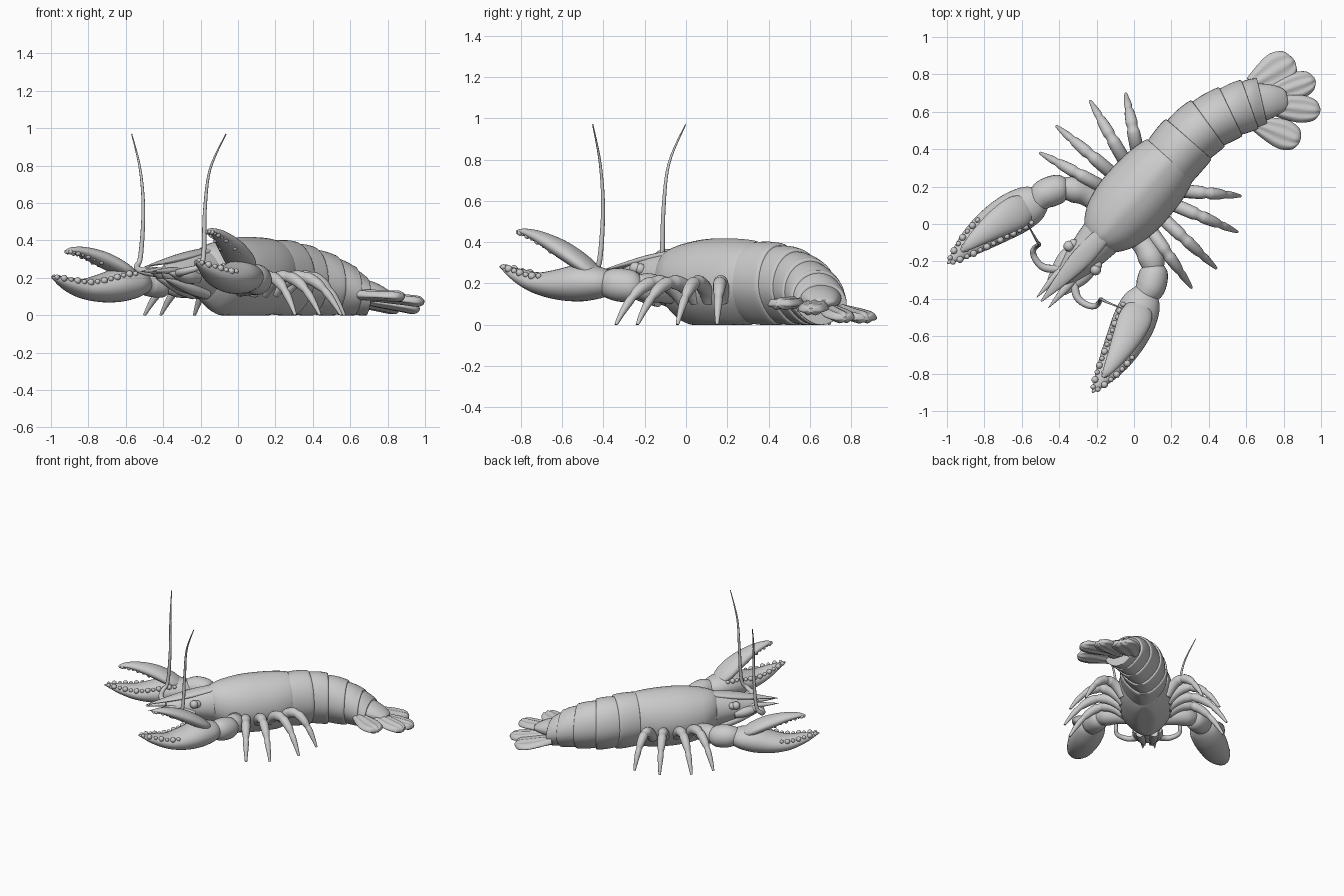
import bpy, bmesh, math
from mathutils import Vector

if "Cube" in bpy.data.objects:
    bpy.data.objects.remove(bpy.data.objects["Cube"])

Z = Vector((0, 0, 1))
AX = Vector((0.665, 0.747, 0))      # heading of the front body, head to tail
SD = Vector((-0.747, 0.665, 0))     # sideways
SIDES = ((1, "left"), (-1, "right"))


def ax(a, l, z):
    """Point from distance along the body, sideways offset and height"""
    p = Vector((-0.15, -0.04, z)) + AX * a + SD * l
    return (p.x, p.y, p.z)


def smooth_rows(rows, res):
    """Catmull-Rom through rows of numbers"""
    out, m = [], len(rows) - 1
    for i in range(m):
        a, b, c, d = (rows[max(i - 1, 0)], rows[i], rows[i + 1], rows[min(i + 2, m)])
        for k in range(res):
            t = k / res
            out.append([0.5 * (2 * q + (r - p) * t + (2 * p - 5 * q + 4 * r - s) * t * t
                               + (3 * q - p - 3 * r + s) * t ** 3)
                        for p, q, r, s in zip(a, b, c, d)])
    return out + [list(rows[-1])]


def finish(name, bm):
    bmesh.ops.recalc_face_normals(bm, faces=bm.faces)
    me = bpy.data.meshes.new(name)
    bm.to_mesh(me)
    bm.free()
    ob = bpy.data.objects.new(name, me)
    bpy.context.collection.objects.link(ob)
    bpy.ops.object.select_all(action='DESELECT')
    ob.select_set(True)
    bpy.context.view_layer.objects.active = ob
    bpy.ops.object.shade_smooth_by_angle(angle=math.radians(50))


def loft(name, rows, n=24, res=5, ref=Z, upright=False, taper=0, ripple=0, crest=0):
    """Skin elliptical sections (x, y, z, half width, half height)"""
    rows = smooth_rows(rows, res)
    bm, rings = bmesh.new(), []
    for i, r in enumerate(rows):
        c = Vector(r[:3])
        t = Vector(rows[min(i + 1, len(rows) - 1)][:3]) - Vector(rows[max(i - 1, 0)][:3])
        side = t.cross(ref).normalized()
        up = ref if upright else side.cross(t).normalized()
        ring = []
        for k in range(n):
            u = 2 * math.pi * k / n
            s = math.sin(u)
            w = max(r[3], .001) * math.cos(u) * (1 - taper * max(0, -s) ** 2)
            h = max(r[4], .001) * s + ripple * math.cos(9 * math.cos(u)) * min(1, r[3] / .06)
            h += crest * math.exp(-(math.cos(u) / .12) ** 2) * (s > 0)
            p = c + side * w + up * h
            ring.append(bm.verts.new((p.x, p.y, max(p.z, 0))))
        rings.append(ring)
    for a, b in zip(rings, rings[1:]):
        for k in range(n):
            bm.faces.new((a[k], a[(k + 1) % n], b[(k + 1) % n], b[k]))
    bm.faces.new(rings[0])
    bm.faces.new(rings[-1])
    finish(name, bm)


def balls(name, items):
    bm = bmesh.new()
    for p, r in items:
        v = bmesh.ops.create_icosphere(bm, subdivisions=2, radius=r)['verts']
        bmesh.ops.translate(bm, verts=v, vec=Vector(p))
    finish(name, bm)


def spike(name, p, q, w, h):
    """Straight pointed part from p to q"""
    p, q = Vector(ax(*p)), Vector(ax(*q))
    loft(name, [(*p.lerp(q, f), w * g, h * g)
                for f, g in ((0, .85), (.35, 1), (.7, .6), (1, .07))], n=20)


def shell(rows):
    return [(*ax(a, 0, (t + b) / 2), w, (t - b) / 2) for a, w, t, b in rows]


# carapace and head: along, half width, top, bottom
loft("carapace", shell([(-.06, .10, .35, .10), (-.02, .135, .372, .06), (.06, .175, .393, .01),
                        (.20, .20, .412, -.02), (.38, .195, .413, -.02),
                        (.50, .17, .403, .01), (.515, .155, .39, .03)]),
     n=48, upright=True, taper=.35, crest=.004)
loft("head", shell([(-.37, .02, .265, .215), (-.33, .05, .28, .175), (-.25, .08, .305, .135),
                    (-.15, .10, .335, .11), (.03, .125, .36, .06)]),
     n=36, upright=True, taper=.3)
spike("rostrum", (-.02, 0, .345), (-.51, .01, .26), .055, .022)

# abdomen rings along a bent spine: x, y, top, half width
spine = smooth_rows([(.17, .305, .405, .165), (.28, .44, .392, .16), (.385, .53, .365, .15),
                     (.505, .595, .32, .142), (.61, .637, .262, .135), (.68, .655, .205, .122)], 4)
for s in range(5):
    rows = []
    for k in range(5):
        x, y, t, w = spine[s * 4 + k]
        f = .95 + .085 * math.sin(k * math.pi / 8)
        rows.append((x, y, t / 2, w * f, t / 2 * f))
    x, y, z, w, h = rows[-1]
    dx, dy = x - rows[-2][0], y - rows[-2][1]
    for e, f in ((.4, .97), (.45, .87)):
        rows.append((x + dx * e, y + dy * e, z, w * f, h * f))
    loft("abdomen_ring_%d" % (s + 1), rows, n=40, res=2, upright=True, taper=.3)

# tail fan: middle plate and four ribbed lobes
loft("tail_plate", [(.64, .645, .13, .11, .075), (.73, .658, .122, .09, .052),
                    (.80, .665, .11, .06, .025), (.82, .667, .108, .03, .012)])
LOBES = (("outer_left", (.63, .74, .075), (.855, .875, .03), .097),
         ("outer_right", (.65, .535, .11), (.888, .445, .10), .08),
         ("inner_left", (.70, .68, .08), (.967, .772, .03), .074),
         ("inner_right", (.70, .635, .105), (.995, .605, .07), .074))
for name, p, q, w in LOBES:
    rows = []
    for f, g in ((0, .5), (.35, .85), (.65, 1), (.9, .75), (1, .2)):
        c = Vector(p).lerp(Vector(q), f)
        rows.append((*c, w * g, .026 if g > .3 else .01))
    loft("tail_lobe_" + name, rows, n=40, ripple=.004)

# claws: palm and finger rows are distance out, height, half width, half height
PALM = ((-.02, .17, .06, .05), (.04, .17, .10, .075), (.14, .162, .115, .09), (.25, .145, .107, .076),
        (.37, .142, .086, .053), (.49, .17, .052, .034), (.6, .205, .005, .005))
FINGER = ((.06, .20, .06, .03), (.13, .245, .088, .04), (.24, .297, .078, .042),
          (.36, .335, .052, .03), (.45, .348, .028, .016), (.5, .342, .005, .005))
ARM = ((.09, .06, .13, .05), (.08, .2, .15, .06), (.055, .275, .165, .07), (.02, .325, .17, .055))
WRIST = ((.04, .31, .165, .04), (.01, .335, .17, .075), (-.065, .375, .18, .08), (-.13, .38, .18, .06))
for s, side in SIDES:
    raise_, slope = (0, 0) if s > 0 else (.03, .08)     # the right claw is held higher

    def claw_rows(rows, slope):
        out = []
        for d, z, w, h in rows:
            f = d / .6
            c = ax(-.11 - .58 * f, s * (.378 + .14 * f + .025 * math.sin(math.pi * f)),
                   z + raise_ + slope * d)
            out.append((*c, w, h))
        return out

    for part, path in (("arm", ARM), ("wrist", WRIST)):
        loft(side + "_claw_" + part, [(*ax(a, s * l, z + raise_ * .5), r, r) for a, l, z, r in path])
    palm, finger = claw_rows(PALM, slope), claw_rows(FINGER, slope * 2)
    loft(side + "_claw_palm", palm, n=32)
    loft(side + "_claw_finger", finger, n=32)
    # teeth along the biting edges
    across = (Vector(palm[-1][:3]) - Vector(palm[0][:3])).normalized().cross(Z).normalized() * -s
    teeth = []
    for i, r in enumerate(smooth_rows(palm[1:], 3)[2:-1]):
        for q in (1, -1) if i > 5 else (1,):
            teeth.append((Vector(r[:3]) + across * r[3] * .8 * q + Z * r[4] * .65, .014 + .005 * (i % 2)))
    for i, r in enumerate(smooth_rows(finger[1:], 3)[3:-1]):
        for q in (1, -1):
            teeth.append((Vector(r[:3]) + across * r[3] * .6 * q - Z * r[4] * .7, .010 + .004 * (i % 2)))
    balls(side + "_claw_teeth", teeth)

    # walking legs: arched, pinched at two joints, fanned from front to back
    for i, (ta, tl) in enumerate(((.08, .54), (.245, .57), (.465, .525), (.62, .41))):
        rows = []
        for k in range(25):
            f = k / 24
            pinch = math.exp(-((f - .44) / .035) ** 2) + math.exp(-((f - .75) / .035) ** 2)
            r = (.036 - .028 * f ** 3) * (1 - .22 * pinch)
            a, l = .17 + .085 * i, .15
            rows.append((*ax(a + (ta - a) * f, s * (l + (tl - l) * f), .12 + .44 * f - .56 * f * f), r, r))
        loft("%s_walking_leg_%d" % (side, i + 1), rows, n=16, res=2)

    # long antennae
    path = ((-.3, .035, .22), (-.36, .11, .23), (-.365, .17, .24), (-.34, .22, .26),
            (-.304, .225, .32), (-.288, .22, .56), (-.28, .25, .78), (-.25, .338, .97))
    rows = [(*ax(a, s * l, z), .003 + .021 * (1 - k / 7) ** .9) for k, (a, l, z) in enumerate(path)]
    loft(side + "_antenna", [(*r, r[3]) for r in rows], n=10, res=6, ref=AX)

    # eyes and face parts
    balls(side + "_eye", [(ax(-.19, s * .095, .275), .03), (ax(-.165, s * .085, .27), .027)])
    spike(side + "_antenna_base", (-.18, s * .065, .2), (-.40, s * .06, .225), .045, .038)
    spike(side + "_feeler", (-.28, s * .04, .24), (-.51, s * .042, .235), .022, .018)
    spike(side + "_mouth_part", (-.08, s * .05, .11), (-.41, s * .025, .20), .034, .03)
